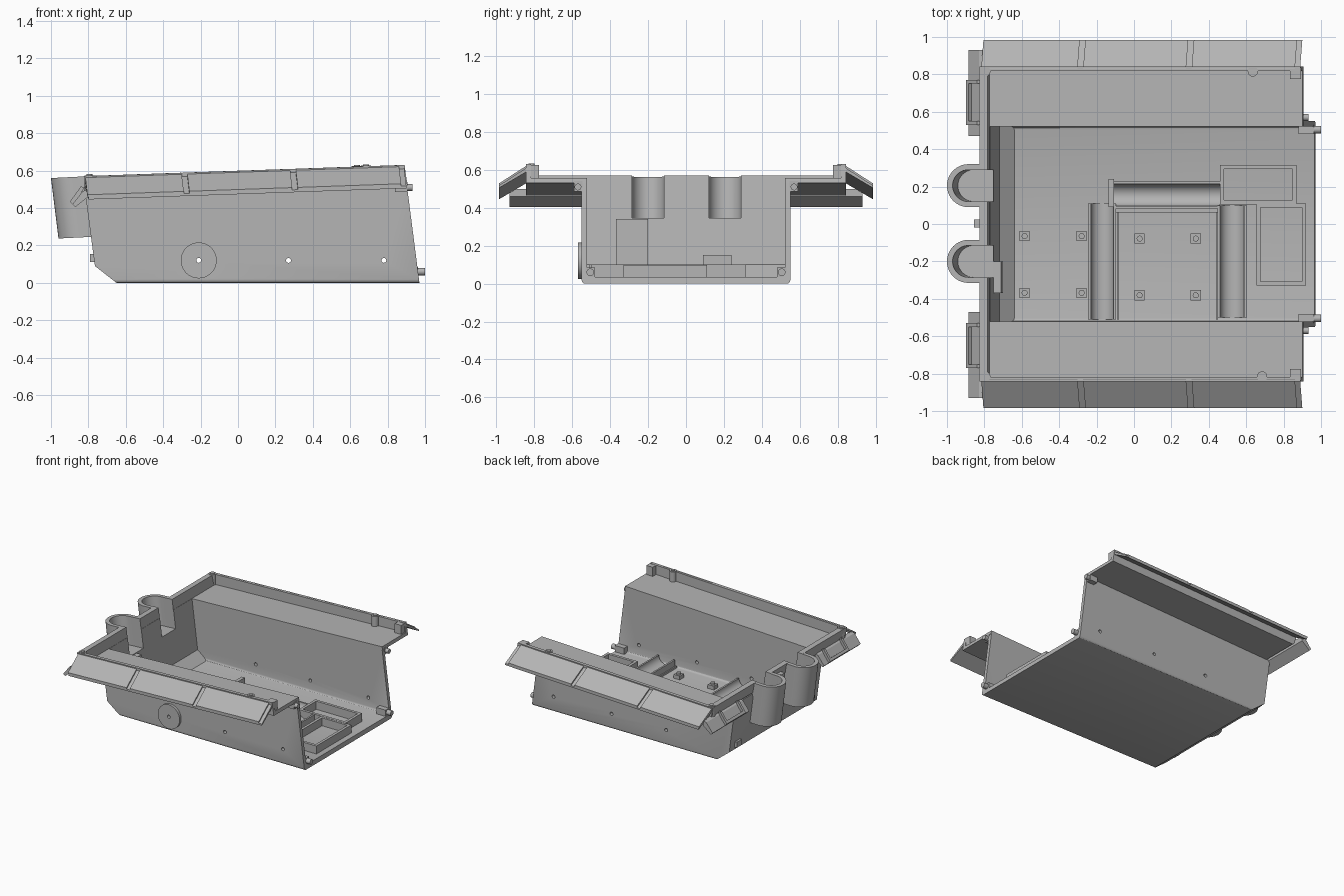
import bpy, bmesh, math
from mathutils import Vector

if "Cube" in bpy.data.objects:
    bpy.data.objects.remove(bpy.data.objects["Cube"])

grey = bpy.data.materials.new("plain grey")
grey.diffuse_color = (0.46, 0.46, 0.46, 1)
grey.use_nodes = True
grey.node_tree.nodes["Principled BSDF"].inputs["Base Color"].default_value = grey.diffuse_color


def finish(name, bm):
    bmesh.ops.recalc_face_normals(bm, faces=bm.faces)
    me = bpy.data.meshes.new(name)
    bm.to_mesh(me)
    bm.free()
    ob = bpy.data.objects.new(name, me)
    bpy.context.collection.objects.link(ob)
    me.materials.append(grey)
    return ob


def loft(name, a, b, bevel=0):
    """Solid between two matching closed loops."""
    bm = bmesh.new()
    va, vb = [bm.verts.new(p) for p in a], [bm.verts.new(p) for p in b]
    n = len(a)
    bm.faces.new(va)
    bm.faces.new(vb[::-1])
    for i in range(n):
        bm.faces.new((va[i], vb[i], vb[(i + 1) % n], va[(i + 1) % n]))
    if bevel:
        # round the long edges under the sides
        low = min(v.co.z for v in bm.verts)
        es = [e for e in bm.edges if abs(e.verts[0].co.y - e.verts[1].co.y) < 1e-4
              and all(v.co.z < low + 1e-3 for v in e.verts)]
        bmesh.ops.bevel(bm, geom=es, offset=bevel, segments=3, profile=0.5, affect='EDGES')
    return finish(name, bm)


def along_y(name, pts, y0, y1, bevel=0):
    return loft(name, [(x, y0, z) for x, z in pts], [(x, y1, z) for x, z in pts], bevel)


def box(name, x0, x1, y0, y1, z0, z1):
    return along_y(name, [(x0, z0), (x1, z0), (x1, z1), (x0, z1)], y0, y1)


def rod(name, p, axis, r, length, n=24):
    """Cylinder starting at p and running along an axis."""
    bm = bmesh.new()
    d = Vector(axis)
    bmesh.ops.create_cone(bm, cap_ends=True, segments=n, radius1=r, radius2=r, depth=length)
    rot = Vector((0, 0, 1)).rotation_difference(d).to_matrix()
    for v in bm.verts:
        v.co = rot @ v.co + Vector(p) + d * length / 2
    return finish(name, bm)


def boolean(ob, other, op):
    m = ob.modifiers.new("cut", 'BOOLEAN')
    m.object, m.operation, m.solver = other, op, 'EXACT'
    bpy.context.view_layer.objects.active = ob
    bpy.ops.object.modifier_apply(modifier=m.name)
    bpy.data.objects.remove(other)


def u_solid(name, yc, r, x_end, z0, z1):
    """U-shaped pocket solid leaning with the rear wall."""
    arc = [(-0.885 - r * math.sin(t), yc + r * math.cos(t))
           for t in [math.pi * i / 20 for i in range(21)]]
    pts = arc + [(x_end, yc - r), (x_end, yc + r)]
    lean = lambda z: (0.565 - z) * 0.125
    slope = lambda x: (x + 0.9) * 0.05
    return loft(name, [(x + lean(z0), y, z0 + slope(x)) for x, y in pts],
                [(x + lean(z1), y, z1 + slope(x)) for x, y in pts])


# hull tub with side shelves and low rim
hull = along_y("hull", [(-0.65, 0), (0.97, 0), (0.90, 0.545), (-0.81, 0.48), (-0.812, 0.44), (-0.765, 0.09)],
               -0.55, 0.55, 0.018)
upper = along_y("upper", [(-0.785, 0.465), (0.905, 0.53), (0.89, 0.63), (-0.825, 0.57), (-0.812, 0.49)],
                -0.843, 0.843)
boolean(hull, upper, 'UNION')
for yc in (0.205, -0.2):
    boolean(hull, u_solid("pocket", yc, 0.115, -0.78, 0.242, 0.565), 'UNION')
boolean(hull, along_y("inside", [(-0.64, 0.035), (1.1, 0.035), (1.1, 0.8), (-0.80, 0.8),
                                 (-0.78, 0.57), (-0.72, 0.10)], -0.522, 0.522, 0.018), 'DIFFERENCE')
boolean(hull, along_y("shelf_space", [(-0.772, 0.492), (1.1, 0.5641), (1.1, 0.81), (-0.81, 0.81),
                                      (-0.783, 0.58)], -0.817, 0.817), 'DIFFERENCE')
for yc in (0.205, -0.2):
    boolean(hull, u_solid("pocket_space", yc, 0.085, -0.68, 0.34, 0.75), 'DIFFERENCE')

# round axle plate, then axle holes through both sides
boolean(hull, rod("axle_plate", (-0.21, -0.57, 0.12), (0, 1, 0), 0.096, 0.03, 48), 'UNION')
for x in (-0.21, 0.27, 0.78):
    boolean(hull, rod("axle_hole", (x, -0.7, 0.12), (0, 1, 0), 0.013, 1.4, 16), 'DIFFERENCE')


def fender(name, x0, x1, thick, lift):
    """Sloping outer skirt piece, on the side given by s."""
    def loop(x, s):
        t = 0.6 + 0.035 * (x - 0.03) + lift
        return [(x - 0.012, s * 0.83, t), (x, s * 0.985, t - 0.10),
                (x, s * 0.985, t - 0.10 - thick * 0.6), (x - 0.012, s * 0.83, t - thick)]
    for s in (1, -1):
        loft(name, loop(x0, s), loop(x1, s))


fender("fender_base", -0.80, 0.90, 0.022, -0.012)
for x0, x1 in ((-0.805, -0.29), (-0.26, 0.29), (0.32, 0.872)):
    fender("fender_panel", x0, x1, 0.02, 0)

for s in (1, -1):
    ys = lambda a, b: sorted((s * a, s * b))
    # rear flap with raised frame
    flap = [(-0.80, 0.50), (-0.83, 0.49), (-0.885, 0.42), (-0.87, 0.405), (-0.80, 0.46)]
    along_y("rear_flap", flap, *ys(0.47, 0.93))
    rail = [(-0.82, 0.51), (-0.84, 0.515), (-0.898, 0.435), (-0.88, 0.415)]
    for a, b in ((0.53, 0.55), (0.75, 0.77)):
        along_y("flap_frame_side", rail, *ys(a, b))
    along_y("flap_frame_bottom", [(-0.87, 0.44), (-0.885, 0.452), (-0.898, 0.435), (-0.88, 0.415)], *ys(0.53, 0.77))
    # pegs and bosses at the open end
    box("low_boss", 0.88, 0.962, *ys(0.48, 0.53), 0.03, 0.085)
    rod("low_peg", (0.955, s * 0.505, 0.06), (1, 0, 0), 0.02, 0.045)
    box("middle_boss", 0.84, 0.905, *ys(0.545, 0.59), 0.485, 0.54)
    rod("middle_peg", (0.90, s * 0.57, 0.51), (1, 0, 0), 0.018, 0.032)
    box("rim_boss", 0.835, 0.892, *ys(0.775, 0.835), 0.55, 0.627)
    # screw posts along the rim
    for x in (-0.795, 0.635 if s > 0 else 0.685):
        z = 0.602 + 0.035 * (x - 0.03)
        rod("rim_post", (x, s * 0.815, z - 0.09), (0, 0, 1), 0.027, 0.092)
        rod("rim_screw", (x, s * 0.815, z), (0, 0, 1), 0.016, 0.008)

# square standoffs on the floor
for x, y in ((-0.585, -0.065), (-0.28, -0.065), (0.03, -0.078), (0.33, -0.078)):
    for dy in (0, -0.303):
        box("standoff", x - 0.027, x + 0.027, y + dy - 0.027, y + dy + 0.027, 0.03, 0.065)
        rod("standoff_pin", (x, y + dy, 0.06), (0, 0, 1), 0.016, 0.02, 16)


def trough(name, c, half, a, b, along_x):
    """Half-round cradle on the floor."""
    r = half - 0.014
    arc = [(c - r * math.cos(t), 0.10 - 0.058 * math.sin(t)) for t in [math.pi * i / 16 for i in range(17)]]
    pts = [(c - half, 0.03), (c - half, 0.10)] + arc + [(c + half, 0.10), (c + half, 0.03)]
    place = (lambda u, z, k: (k, u, z)) if along_x else (lambda u, z, k: (u, k, z))
    loft(name, [place(u, z, a) for u, z in pts], [place(u, z, b) for u, z in pts])


trough("left_cradle", -0.17, 0.075, -0.51, 0.11, False)
trough("middle_cradle", 0.175, 0.073, -0.11, 0.46, True)
bpy.data.objects["middle_cradle"].location.y = -0.02
trough("right_cradle", 0.525, 0.078, -0.50, 0.10, False)
box("cradle_tab", -0.135, -0.108, 0.09, 0.24, 0.03, 0.15)
box("cradle_rib", -0.10, 0.46, 0.062, 0.085, 0.03, 0.07)
for x in (-0.092, 0.438):
    box("cradle_rib_side", x, x + 0.012, -0.51, 0.08, 0.03, 0.05)


def frame(name, x0, x1, y0, y1, z, w=0.022):
    """Raised rectangular tray edge."""
    box(name, x0, x1, y0, y0 + w, 0.03, z)
    box(name, x0, x1, y1 - w, y1, 0.03, z)
    box(name, x0, x0 + w, y0, y1, 0.03, z)
    box(name, x1 - w, x1, y0, y1, 0.03, z)


frame("upper_tray", 0.46, 0.87, 0.105, 0.315, 0.10)
frame("lower_tray", 0.655, 0.92, -0.33, 0.11, 0.098)

# rear box inside the tub, catches on the rear wall
along_y("rear_box", [(-0.73, 0.08), (-0.70, 0.08), (-0.71, 0.34), (-0.77, 0.34)], -0.37, -0.20)
box("rear_catch", -0.855, -0.80, -0.02, 0.025, 0.46, 0.53)
for y in (-0.46, 0.46):
    box("rear_stop", -0.79, -0.755, y - 0.03, y + 0.03, 0.11, 0.155)

# smooth round parts, keep edges sharp
for ob in bpy.context.scene.objects:
    ob.select_set(True)
bpy.context.view_layer.objects.active = hull
bpy.ops.object.shade_smooth_by_angle(angle=math.radians(30))
